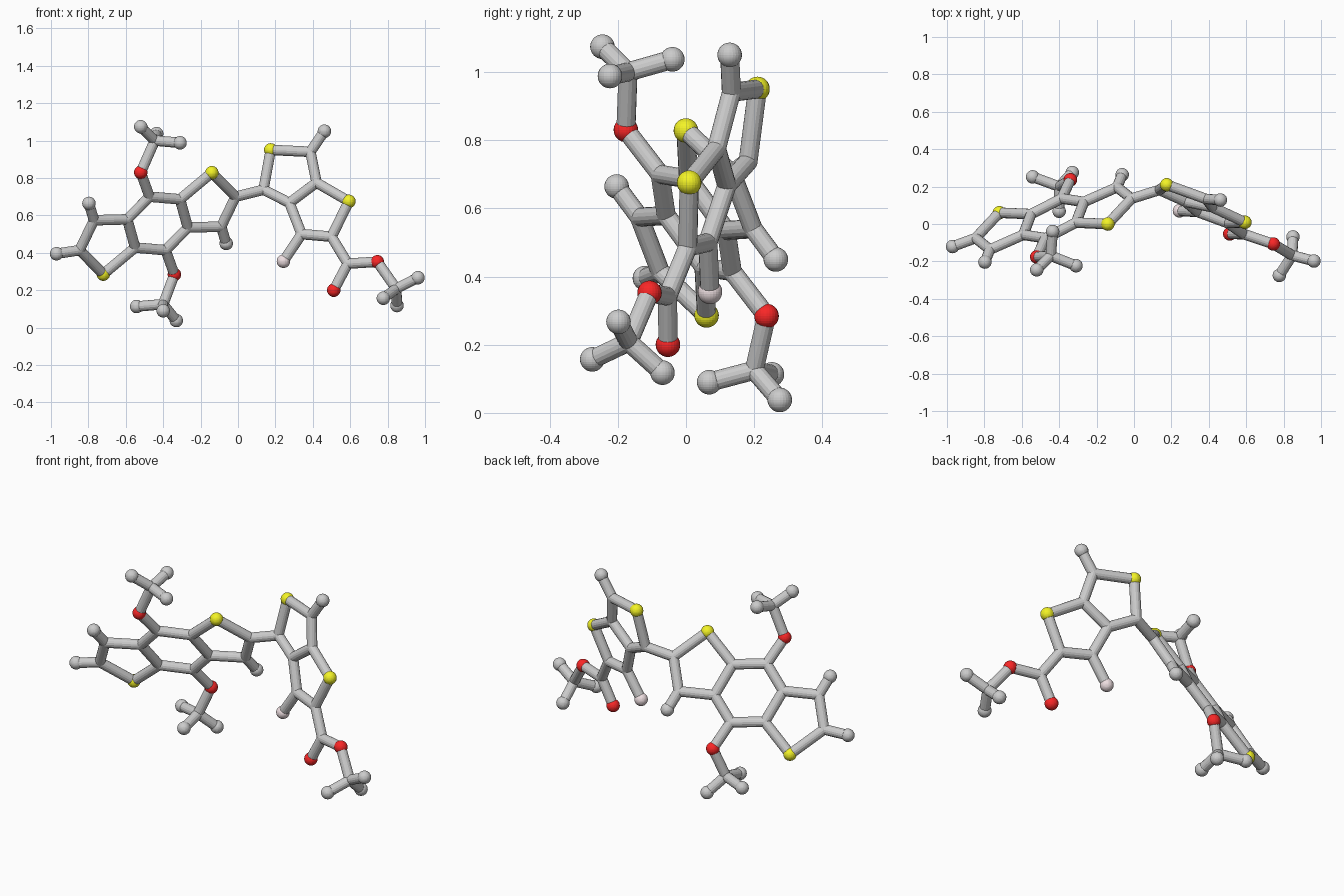
import bpy, bmesh
from mathutils import Vector, Matrix

if "Cube" in bpy.data.objects:
    bpy.data.objects.remove(bpy.data.objects["Cube"])

STICK, BALL = 0.028, 0.036
CENTRE = Vector((-0.43, 0.03, 0.557))


def left_plane(x, z):
    return Vector((x, 0.03 + 0.46 * (x + 0.43) - 0.604 * (z - 0.557), z))


def right_plane(x, z):
    return Vector((x, 0.087 - 0.352 * x + 0.194 * z, z))


# atoms: key -> position; first letter gives the kind:
# c = joint, e = grey end ball, s = yellow, o = red, f = pink
P = {}

# left fused rings: half of them, then point-mirrored through the centre
half = {"s1": (-.14, .828), "o1": (-.52, .83), "cA": (-.473, .70), "cB": (-.31, .686),
        "cC": (-.268, .535), "cG": (-.09, .54), "cH": (-.013, .70), "eG": (-.063, .45)}
for k, (x, z) in half.items():
    P[k] = left_plane(x, z)
    P[k + "m"] = 2 * CENTRE - P[k]
P["eH"] = left_plane(-.97, .395)

# right fused rings
for k, (x, z) in {"cI": (.136, .737), "s3": (.175, .95), "cJ": (.387, .94), "cK": (.42, .775),
                  "cL": (.275, .667), "s4": (.593, .675), "cM": (.50, .486), "cN": (.34, .50),
                  "f1": (.243, .355), "eJ": (.462, 1.05)}.items():
    P[k] = right_plane(x, z)

# side chains
for k, v in {"cU": (-.445, -.17, 1.0), "eU1": (-.52, -.245, 1.074), "eU2": (-.435, -.04, 1.037),
             "eU3": (-.31, -.223, .988),
             "cV": (-.40, .20, .125), "eV1": (-.33, .275, .038), "eV2": (-.40, .068, .09),
             "eV3": (-.542, .252, .113),
             "cE": (.587, -.054, .342), "oE": (.512, -.053, .20), "oF": (.745, -.107, .352),
             "cW": (.846, -.168, .208), "eW1": (.962, -.198, .267), "eW2": (.777, -.275, .157),
             "eW3": (.85, -.069, .118)}.items():
    P[k] = Vector(v)

# bonds written as chains of atoms
chains = ["cA cB s1 cH cG cC cB", "cC cAm cBm s1m cHm cGm cCm cBm", "cCm cA",
          "cA o1 cU eU1", "eU2 cU eU3", "cAm o1m cV eV1", "eV2 cV eV3",
          "cG eG", "cGm eGm", "cHm eH", "cH cI",
          "cI s3 cJ cK cL cI", "cK s4 cM cN cL", "cN f1", "cJ eJ",
          "cM cE oE", "cE oF cW eW1", "eW2 cW eW3"]


def make_object(name, bm, colour=None):
    me = bpy.data.meshes.new(name)
    bm.to_mesh(me)
    bm.free()
    ob = bpy.data.objects.new(name, me)
    bpy.context.collection.objects.link(ob)
    if colour:
        mat = bpy.data.materials.new(name + "_colour")
        mat.diffuse_color = colour
        mat.use_nodes = True
        mat.node_tree.nodes["Principled BSDF"].inputs["Base Color"].default_value = mat.diffuse_color
        me.materials.append(mat)


# sticks
bm = bmesh.new()
for chain in chains:
    keys = chain.split()
    for a, b in zip(keys, keys[1:]):
        d = P[b] - P[a]
        m = Matrix.Translation((P[a] + P[b]) / 2) @ d.to_track_quat('Z', 'Y').to_matrix().to_4x4()
        bmesh.ops.create_cone(bm, cap_ends=True, segments=16, radius1=STICK, radius2=STICK,
                              depth=d.length, matrix=m)
make_object("bond_sticks", bm)

# balls, grouped by kind
for kind, name, radius, colour in [
        ("c", "joint_balls", STICK, None), ("e", "end_balls", BALL, None),
        ("s", "yellow_balls", BALL, (0.9, 0.9, 0.02, 1)), ("o", "red_balls", BALL, (0.95, 0.02, 0.02, 1)),
        ("f", "pink_ball", BALL, (0.86, 0.74, 0.76, 1))]:
    bm = bmesh.new()
    for k, p in P.items():
        if k[0] == kind:
            bmesh.ops.create_uvsphere(bm, u_segments=24, v_segments=16, radius=radius,
                                      matrix=Matrix.Translation(p))
    make_object(name, bm, colour)
